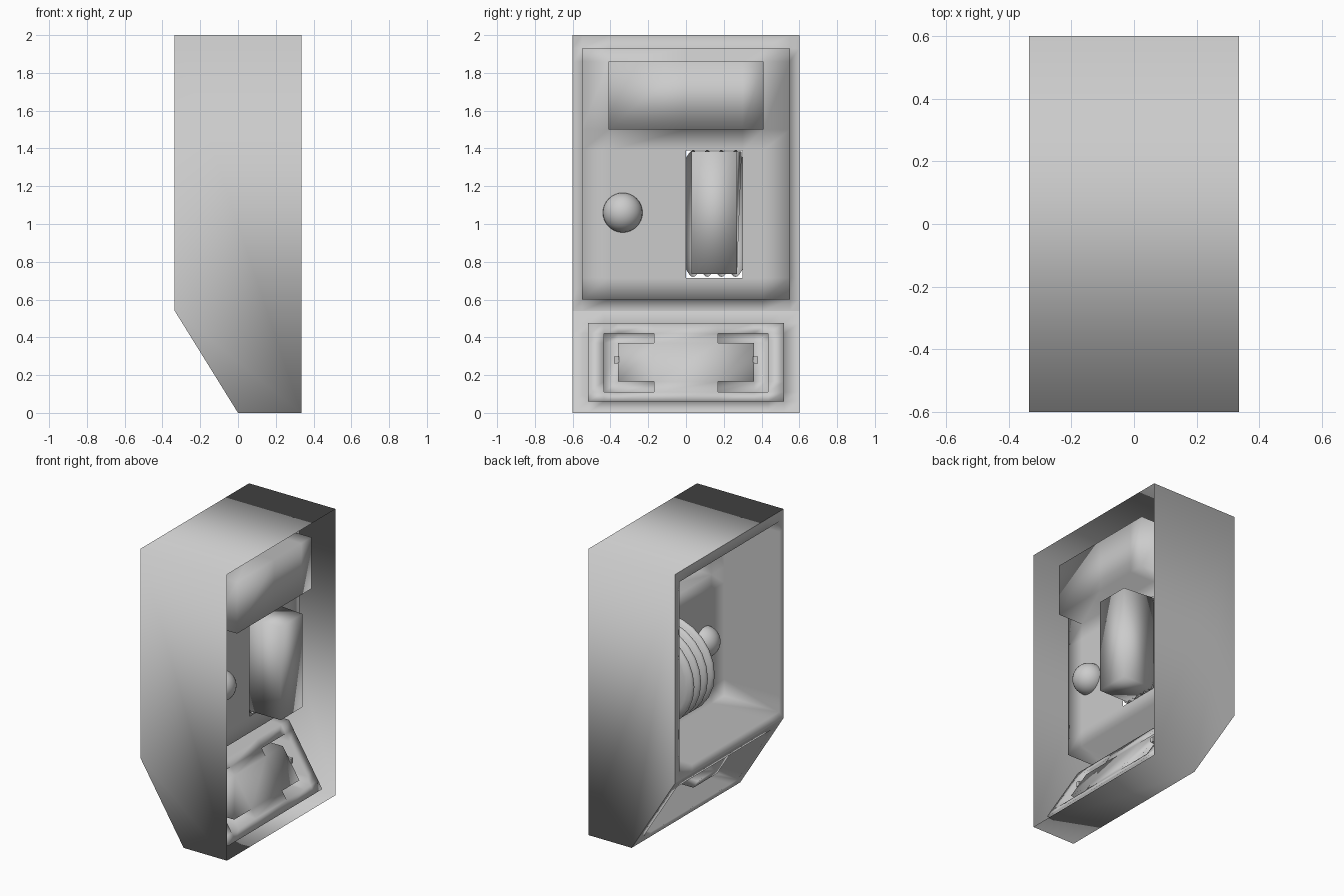
import bpy, bmesh, math
from math import sin, cos, pi

if "Cube" in bpy.data.objects:
    bpy.data.objects.remove(bpy.data.objects["Cube"])


def finish(name, bm, recalc=True):
    bmesh.ops.remove_doubles(bm, verts=bm.verts, dist=1e-4)
    if recalc:
        bmesh.ops.recalc_face_normals(bm, faces=bm.faces)
    for f in bm.faces:
        f.smooth = True
    me = bpy.data.meshes.new(name)
    bm.to_mesh(me)
    bm.free()
    ob = bpy.data.objects.new(name, me)
    bpy.context.collection.objects.link(ob)
    return ob


def quad(bm, pts):
    bm.faces.new([bm.verts.new(p) for p in pts])


def relief(name, ys, zs, depth, base):
    """Stepped sheet facing +x: one depth per grid cell, walls between steps."""
    bm = bmesh.new()
    ny, nz = len(ys) - 1, len(zs) - 1
    mid = lambda a, i: (a[i] + a[i + 1]) / 2
    d = [[depth(mid(ys, i), mid(zs, j)) for j in range(nz)] for i in range(ny)]
    P = lambda y, z, o: (base(z) + o, y, z)
    for i in range(ny):
        for j in range(nz):
            y0, y1, z0, z1 = ys[i], ys[i + 1], zs[j], zs[j + 1]
            a = d[i][j]
            if a is None:
                continue
            quad(bm, [P(y0, z0, a), P(y1, z0, a), P(y1, z1, a), P(y0, z1, a)])
            b = d[i + 1][j] if i + 1 < ny else None
            if b is not None and b != a:
                quad(bm, [P(y1, z0, a), P(y1, z0, b), P(y1, z1, b), P(y1, z1, a)])
            b = d[i][j + 1] if j + 1 < nz else None
            if b is not None and b != a:
                quad(bm, [P(y0, z1, a), P(y1, z1, a), P(y1, z1, b), P(y0, z1, b)])
    return finish(name, bm)


X = 0.335

# Outer casing: sides, top and bottom, open at the panel side
bm = bmesh.new()
prof = [(0, 0), (X, 0), (X, 2), (-X, 2), (-X, 0.54)]
rows = [[bm.verts.new((x, y, z)) for x, z in prof] for y in (-0.6, 0.6)]
bm.faces.new(rows[0])
bm.faces.new(rows[1][::-1])
for k in (0, 2):
    bm.faces.new([rows[0][k + 1], rows[0][k], rows[1][k], rows[1][k + 1]])
finish("outer_casing", bm, False)


# Upper panel: rear rim, raised panel, display hood, lever slot
def upper(y, z):
    if abs(y) > 0.55 or z < 0.6 or z > 1.93:
        return -X
    if abs(y) < 0.41 and 1.5 < z < 1.86:
        return 0.28
    if 0 < y < 0.3 and 0.715 < z < 1.39:
        return None
    return 0.09


relief("upper_panel", [-0.6, -0.55, -0.41, 0, 0.3, 0.41, 0.55, 0.6],
       [0.54, 0.6, 0.715, 1.39, 1.5, 1.86, 1.93, 2.0], upper, lambda z: 0)


# Lower sloped panel: raised block with two C-shaped grooves
def lower(y, z):
    a = abs(y)
    if a > 0.52 or z < 0.06 or z > 0.475:
        return 0
    if 0.17 < a < 0.435 and 0.11 < z < 0.42:
        if a > 0.36 or z < 0.165 or z > 0.37:
            return 0.13
    return 0.325


half = [0.17, 0.36, 0.435, 0.52, 0.6]
relief("lower_panel", [-v for v in half[::-1]] + half,
       [0, 0.06, 0.11, 0.165, 0.37, 0.42, 0.475, 0.54], lower,
       lambda z: -X * z / 0.54)

# Small latch tabs in the grooves
for s in (-1, 1):
    bpy.ops.mesh.primitive_cube_add(size=1, location=(0.13, s * 0.368, 0.28))
    tab = bpy.context.object
    tab.name = "latch_tab"
    tab.scale = (0.06, 0.025, 0.035)

# Ribbed half drum behind the lever slot
bm = bmesh.new()
N, A = 32, 12
ring = []
for i in range(N + 1):
    r = 0.295 + 0.04 * abs(sin(4 * pi * i / N))
    ring.append([bm.verts.new((0.09 - r * sin(pi * k / A), 0.3 * i / N,
                               1.055 + r * cos(pi * k / A))) for k in range(A + 1)])
for i in range(N):
    for k in range(A):
        bm.faces.new([ring[i][k], ring[i][k + 1], ring[i + 1][k + 1], ring[i + 1][k]])
bm.faces.new(ring[0])
bm.faces.new(ring[-1][::-1])
finish("lever_drum", bm)

# Lever block, with its far side flaring to the back at the top
bm = bmesh.new()
bmesh.ops.create_cube(bm, size=1)
for v in bm.verts:
    front, right, top = v.co.x > 0, v.co.y > 0, v.co.z > 0
    y = 0.03 if not right else (0.295 if top and not front else 0.27)
    v.co = (0.31 if front else 0.06, y, 1.385 if top else 0.735)
finish("lever", bm)

# Round button
bpy.ops.mesh.primitive_uv_sphere_add(segments=32, ring_count=16, radius=0.105,
                                     location=(0.095, -0.335, 1.06))
bpy.context.object.name = "round_button"
bpy.ops.object.shade_smooth()
